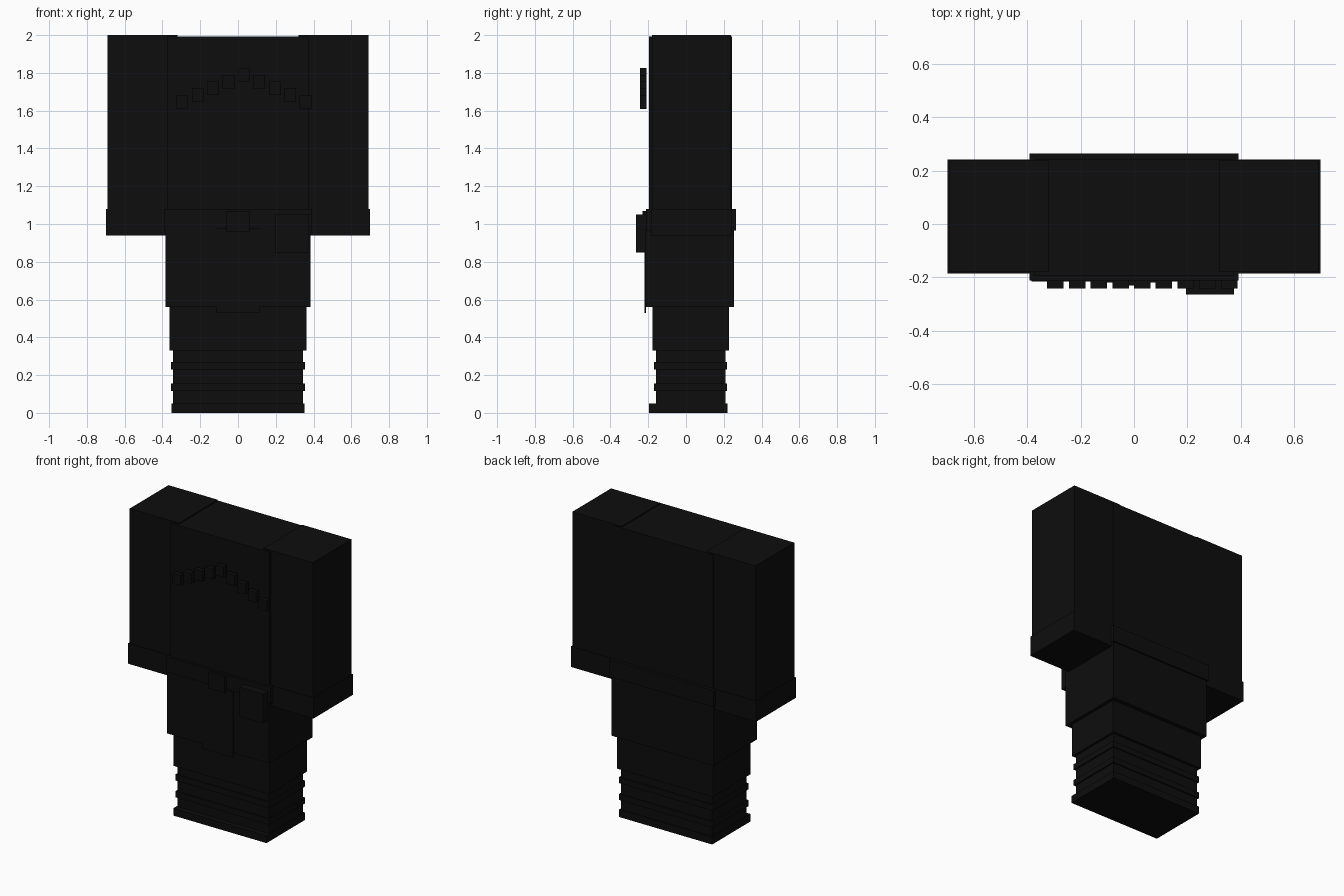
import bpy, bmesh
from mathutils import Vector

if "Cube" in bpy.data.objects:
    bpy.data.objects.remove(bpy.data.objects["Cube"])

black = bpy.data.materials.new("near_black")
black.diffuse_color = (0.004, 0.004, 0.004, 1)
black.use_nodes = True
black.node_tree.nodes["Principled BSDF"].inputs["Base Color"].default_value = black.diffuse_color


def box(name, x, y, z):
    """Axis-aligned box from (min, max) ranges."""
    bm = bmesh.new()
    bmesh.ops.create_cube(bm, size=1)
    for v in bm.verts:
        v.co = Vector([r[0] + (c + 0.5) * (r[1] - r[0])
                       for c, r in zip(v.co, (x, y, z))])
    mesh = bpy.data.meshes.new(name)
    bm.to_mesh(mesh)
    bm.free()
    mesh.materials.append(black)
    obj = bpy.data.objects.new(name, mesh)
    bpy.context.collection.objects.link(obj)
    return obj


def centred(name, half, y, z):
    return box(name, (-half, half), y, z)


# Legs: shin, two raised rings, sole and thigh
centred("lower_leg", 0.345, (-0.16, 0.21), (0.0, 0.34))
for i, z in enumerate((0.115, 0.23)):
    centred(f"leg_ring_{i + 1}", 0.355, (-0.17, 0.218), (z, z + 0.04))
centred("sole", 0.352, (-0.195, 0.22), (0.0, 0.05))
centred("upper_leg", 0.362, (-0.178, 0.227), (0.33, 0.57))

# Torso, skirt and belt
centred("skirt", 0.385, (-0.215, 0.255), (0.56, 0.98))
centred("belt", 0.393, (-0.212, 0.265), (0.965, 1.08))
centred("torso", 0.375, (-0.195, 0.243), (1.07, 1.992))

# Arms and cuffs, one per side
for side, s in (("left", -1), ("right", 1)):
    box(f"{side}_arm", sorted((s * 0.32, s * 0.692)), (-0.18, 0.238), (1.0, 2.0))
    box(f"{side}_cuff", sorted((s * 0.36, s * 0.70)), (-0.185, 0.242), (0.94, 1.08))

# Front flap, buckle and pouch
centred("front_flap", 0.115, (-0.22, -0.211), (0.53, 0.98))
centred("buckle", 0.06, (-0.23, -0.205), (0.96, 1.07))
box("pouch", (0.195, 0.375), (-0.265, -0.205), (0.85, 1.05))

# Arc of small chest studs
for i in range(9):
    x = -0.295 + i * 0.0815
    z = 1.79 - abs(i - 4) * 0.036
    box(f"chest_stud_{i + 1}", (x - 0.031, x + 0.031),
        (-0.243, -0.21), (z - 0.036, z + 0.036))
